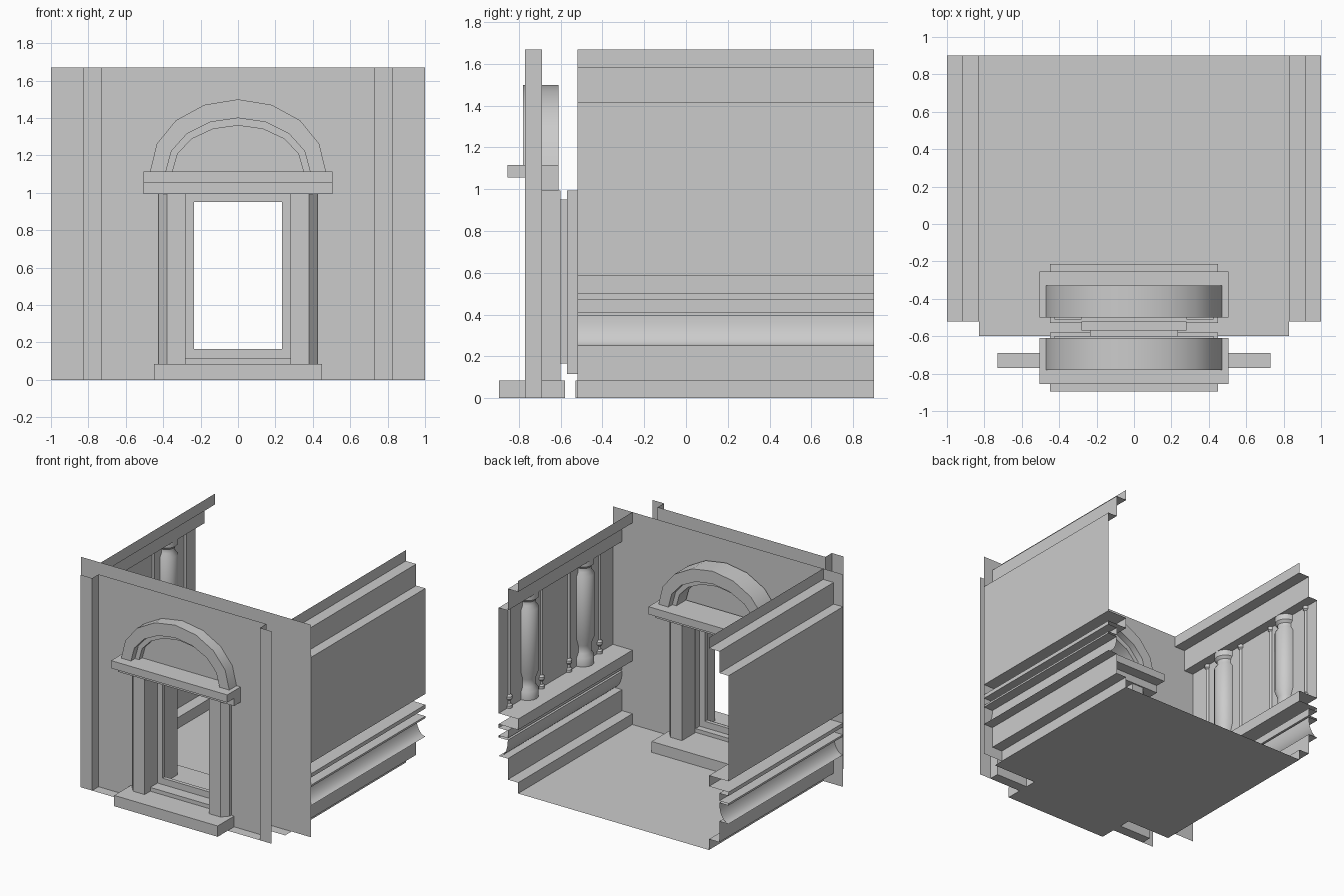
import bpy, bmesh, math

cube = bpy.data.objects.get("Cube")
if cube:
    bpy.data.objects.remove(cube, do_unlink=True)

# One plain stone colour
stone = bpy.data.materials.new("pale grey stone")
stone.use_nodes = True
GREY = (0.6, 0.6, 0.6, 1)
stone.diffuse_color = GREY
stone.node_tree.nodes["Principled BSDF"].inputs["Base Color"].default_value = GREY

TOP = 1.67
OUTER_Y, INNER_Y, BACK_Y = -0.69, -0.52, 0.9


def loft(name, sections, ring=False, caps=False, smooth=False):
    """Skin equal-length rows of points; ring closes each row, caps fills the ends."""
    bm = bmesh.new()
    rows = [[bm.verts.new(p) for p in row] for row in sections]
    n = len(rows[0])
    for a, b in zip(rows, rows[1:]):
        for i in range(n if ring else n - 1):
            j = (i + 1) % n
            bm.faces.new((a[i], a[j], b[j], b[i]))
    if caps:
        bm.faces.new(rows[0])
        bm.faces.new(rows[-1])
    bmesh.ops.recalc_face_normals(bm, faces=bm.faces)
    mesh = bpy.data.meshes.new(name)
    bm.to_mesh(mesh)
    bm.free()
    obj = bpy.data.objects.new(name, mesh)
    bpy.context.collection.objects.link(obj)
    mesh.materials.append(stone)
    if smooth:
        bpy.ops.object.select_all(action='DESELECT')
        obj.select_set(True)
        bpy.context.view_layer.objects.active = obj
        bpy.ops.object.shade_smooth_by_angle(angle=math.radians(40))
    return obj


def rect(hw, z0, z1, y):
    return [(-hw, y, z0), (hw, y, z0), (hw, y, z1), (-hw, y, z1)]


def box(name, hw, y0, y1, z0, z1):
    return loft(name, [rect(hw, z0, z1, y0), rect(hw, z0, z1, y1)], True, True)


def prism(name, plan, z0, z1):
    return loft(name, [[(x, y, z) for x, y in plan] for z in (z0, z1)], True, True)


# Floor and the narrow threshold in front of the outer wall
loft("floor", [[(-0.83, y, 0), (0.83, y, 0)] for y in (-0.6, BACK_Y)])
loft("outer_threshold", [[(-0.73, y, 0), (0.73, y, 0)] for y in (-0.77, OUTER_Y)])

# Front walls with the door opening, and the stepped reveal joining them
DOOR = (0.28, 0.115, 0.995)
SLOT = (0.235, 0.165, 0.95)
loft("inner_wall", [rect(*DOOR, INNER_Y), rect(1, 0, TOP, INNER_Y)], True)
loft("outer_wall", [rect(*DOOR, OUTER_Y), rect(0.73, 0, TOP, OUTER_Y)], True)
loft("door_reveal", [rect(*DOOR, INNER_Y), rect(*DOOR, -0.57), rect(*SLOT, -0.57),
                     rect(*SLOT, -0.6), rect(*DOOR, -0.6), rect(*DOOR, OUTER_Y)], True)


# Doorway surrounds, the inner one turned to face the room
def arch_row(a, h, y, steps=8):
    return [(a * math.cos(math.pi * i / steps), y,
             1.115 + h * math.sin(math.pi * i / steps)) for i in range(steps + 1)]


def arch_band(name, outer, inner, y0, y1):
    rows = [arch_row(*outer, y0), arch_row(*outer, y1),
            arch_row(*inner, y1), arch_row(*inner, y0), arch_row(*outer, y0)]
    return loft(name, rows, smooth=True)


def surround(side, turn):
    Y = turn
    box(side + "_step", 0.45, Y(-0.895), Y(-0.58), 0, 0.085)
    box(side + "_cornice_top", 0.505, Y(-0.855), Y(-0.61), 1.055, 1.115)
    box(side + "_cornice_bottom", 0.505, Y(-0.77), Y(-0.61), 0.995, 1.055)
    arch_band(side + "_arch", (0.47, 0.385), (0.385, 0.285), Y(-0.78), Y(-0.61))
    arch_band(side + "_arch_lip", (0.385, 0.285), (0.35, 0.245), Y(-0.73), Y(-0.61))
    for s, label in ((1, "left"), (-1, "right")):
        plan = [(0.28, -0.6), (0.28, -0.76), (0.38, -0.76), (0.425, -0.71), (0.425, -0.6)]
        prism(f"{side}_{label}_pilaster", [(s * x, Y(y)) for x, y in plan], 0.085, 0.995)


surround("outer", lambda y: y)
surround("inner", lambda y: -1.11 - y)

# Side wall profile: frieze, panel, dado shelf, fillets, cove and plinth
COVE = [(1 - 0.08 * math.cos(t * math.pi / 16), 0.39 - 0.14 * math.sin(t * math.pi / 16))
        for t in range(9)]
PROFILE = [(0.83, TOP), (0.83, 1.585), (0.92, 1.585), (0.92, 1.415), (1, 1.415),
           (1, 0.585), (0.83, 0.585), (0.83, 0.5), (1, 0.5), (1, 0.47), (0.92, 0.47),
           (0.92, 0.41), (1, 0.41), (1, 0.395), (0.92, 0.395)] + COVE + [
           (0.92, 0.25), (0.92, 0.085), (0.83, 0.085), (0.83, 0)]

# Engaged half-round columns and slim rods: (radius, height)
COLUMN = [(0.08, 0.585), (0.08, 0.65), (0.06, 0.68), (0.06, 0.74), (0.082, 0.80),
          (0.082, 1.29), (0.062, 1.32), (0.062, 1.35), (0.08, 1.37), (0.08, 1.415)]
ROD = [(0.025, 0.585), (0.025, 0.605), (0.012, 0.615), (0.012, 0.64), (0.025, 0.655),
       (0.025, 0.675), (0.012, 0.69), (0.012, 1.38), (0.022, 1.39), (0.022, 1.415)]


def half_turned(name, outline, s, y):
    rows = []
    for i in range(9):
        t = math.pi * i / 8
        rows.append([(s * (1 - r * math.sin(t)), y + r * math.cos(t), z) for r, z in outline])
    return loft(name, rows, smooth=True)


for s, label in ((1, "left"), (-1, "right")):
    loft(label + "_side_wall",
         [[(s * x, y, z) for x, z in PROFILE] for y in (INNER_Y, BACK_Y)], smooth=True)
    for y in (-0.15, 0.54):
        half_turned(label + "_column", COLUMN, s, y)
    for y in (-0.35, 0.03, 0.37, 0.77):
        half_turned(label + "_rod", ROD, s, y)
    # Folded edge strip beside the outer wall
    strip = [(0.83, -0.77), (0.73, -0.77), (0.73, OUTER_Y)]
    loft(label + "_outer_strip", [[(s * x, y, z) for x, y in strip] for z in (0, TOP)])
